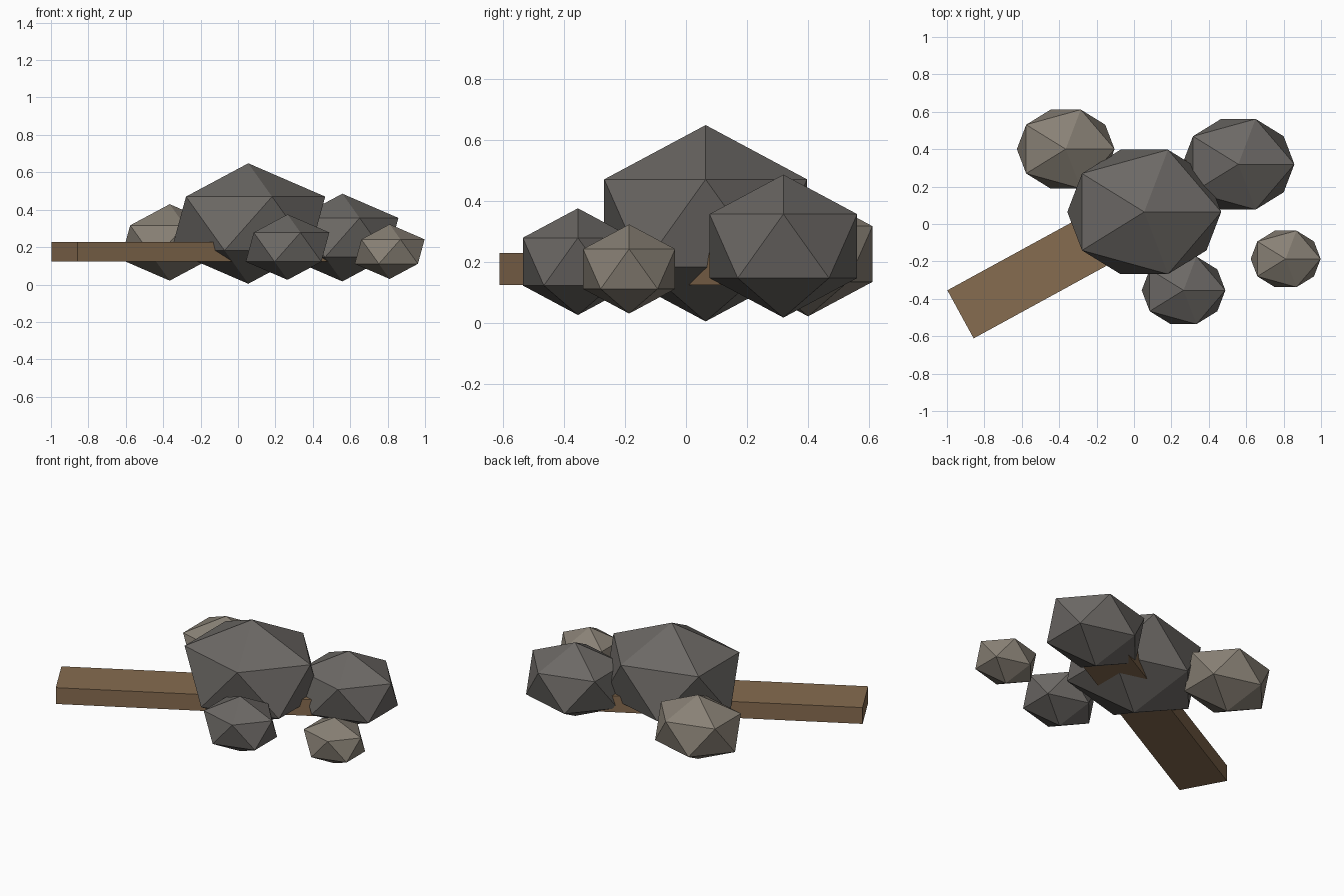
import bpy
from mathutils import Matrix

if "Cube" in bpy.data.objects:
    bpy.data.objects.remove(bpy.data.objects["Cube"])


def material(name, rgb):
    m = bpy.data.materials.new(name)
    m.diffuse_color = (*rgb, 1)
    m.use_nodes = True
    m.node_tree.nodes["Principled BSDF"].inputs["Base Color"].default_value = m.diffuse_color
    return m


dark = material("dark_stone", (0.15, 0.14, 0.13))
light = material("light_stone", (0.25, 0.22, 0.18))
wood = material("wood", (0.24, 0.15, 0.08))


# Rocks: squashed icosahedra sharing the same proportions
def rock(name, loc, r, mat):
    bpy.ops.mesh.primitive_ico_sphere_add(subdivisions=1, radius=1, location=loc)
    o = bpy.context.object
    o.name = name
    o.scale = (r, r * 0.85, r * 0.70)
    o.data.materials.append(mat)


rock("large_rock", (0.053, 0.065, 0.327), 0.460, dark)
rock("back_right_rock", (0.556, 0.320, 0.252), 0.335, dark)
rock("back_left_rock", (-0.367, 0.401, 0.226), 0.292, light)
rock("front_rock", (0.263, -0.354, 0.201), 0.250, dark)
rock("small_rock", (0.809, -0.186, 0.177), 0.209, light)

# Plank wedged through the pile
bpy.ops.mesh.primitive_cube_add(size=1, location=(-0.158, -0.061, 0.177), rotation=(0, 0, 0.5))
plank = bpy.context.object
plank.name = "plank"
plank.scale = (1.758, 0.293, 0.104)
plank.data.materials.append(wood)

# Rest the model on the ground, centred
bpy.context.view_layer.update()
objs = list(bpy.context.scene.objects)
pts = [o.matrix_world @ v.co for o in objs for v in o.data.vertices]
lo = [min(p[i] for p in pts) for i in range(3)]
hi = [max(p[i] for p in pts) for i in range(3)]
shift = Matrix.Translation((-(lo[0] + hi[0]) / 2, -(lo[1] + hi[1]) / 2, 0.004 - lo[2]))
for o in objs:
    o.matrix_world = shift @ o.matrix_world
